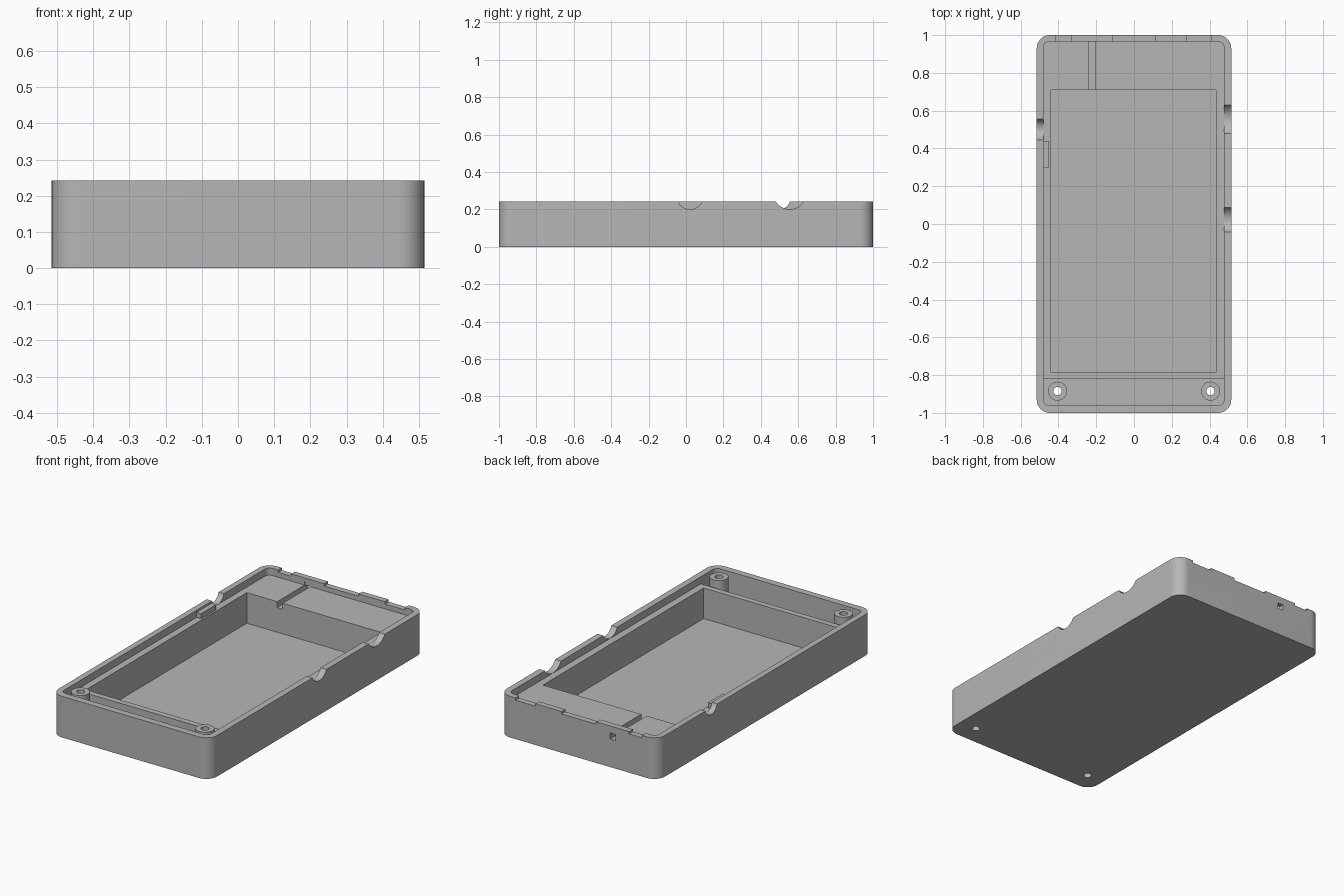
import bpy, bmesh, math

cube = bpy.data.objects.get("Cube")
if cube:
    bpy.data.objects.remove(cube, do_unlink=True)

grey = bpy.data.materials.new("plain grey")
grey.use_nodes = True
COLOUR = (0.47, 0.47, 0.47, 1)
grey.diffuse_color = COLOUR
grey.node_tree.nodes["Principled BSDF"].inputs["Base Color"].default_value = COLOUR

HEIGHT, LEDGE, FLOOR = 0.242, 0.2, 0.02
ABOVE = HEIGHT + 0.1


def prism(name, outline, z0, z1):
    """Extrude a flat outline from z0 up to z1."""
    bm = bmesh.new()
    face = bm.faces.new([bm.verts.new((x, y, z0)) for x, y in outline])
    up = bmesh.ops.extrude_face_region(bm, geom=[face])["geom"]
    verts = [v for v in up if isinstance(v, bmesh.types.BMVert)]
    bmesh.ops.translate(bm, verts=verts, vec=(0, 0, z1 - z0))
    bmesh.ops.recalc_face_normals(bm, faces=bm.faces)
    mesh = bpy.data.meshes.new(name)
    bm.to_mesh(mesh)
    bm.free()
    mesh.materials.append(grey)
    obj = bpy.data.objects.new(name, mesh)
    bpy.context.collection.objects.link(obj)
    return obj


def box(name, x0, x1, y0, y1, z0, z1, radius=0):
    """Upright box, optionally with rounded vertical edges."""
    corners = [(x1, y1, -1, -1), (x0, y1, 1, -1), (x0, y0, 1, 1), (x1, y0, -1, 1)]
    outline = []
    for i, (x, y, sx, sy) in enumerate(corners):
        if not radius:
            outline.append((x, y))
            continue
        for k in range(13):
            a = math.pi / 2 * (i + k / 12)
            outline.append((x + radius * (sx + math.cos(a)), y + radius * (sy + math.sin(a))))
    return prism(name, outline, z0, z1)


def cylinder(name, x, y, radius, z0, z1):
    ring = [math.tau * k / 40 for k in range(40)]
    return prism(name, [(x + radius * math.cos(a), y + radius * math.sin(a)) for a in ring], z0, z1)


def cut(obj, cutter):
    """Subtract the cutter from the object, then discard it."""
    cutter.hide_render = True
    mod = obj.modifiers.new("cut", 'BOOLEAN')
    mod.operation, mod.solver, mod.object = 'DIFFERENCE', 'EXACT', cutter
    bpy.context.view_layer.objects.active = obj
    bpy.ops.object.modifier_apply(modifier=mod.name)
    bpy.data.objects.remove(cutter, do_unlink=True)


def smooth(obj):
    bpy.ops.object.select_all(action='DESELECT')
    obj.select_set(True)
    bpy.context.view_layer.objects.active = obj
    bpy.ops.object.shade_smooth_by_angle(angle=math.radians(30))


# Case body: recessed rim, main pocket and front trench
case = box("case_body", -0.515, 0.515, -1, 1, 0, HEIGHT, 0.07)
cut(case, box("rim_recess", -0.48, 0.477, -0.96, 0.965, LEDGE, ABOVE, 0.03))
cut(case, box("main_pocket", -0.44, 0.435, -0.785, 0.71, FLOOR, ABOVE))
trench = box("front_trench", -0.48, 0.477, -0.96, -0.7, FLOOR, ABOVE, 0.03)
cut(trench, box("trench_end", -0.6, 0.6, -0.82, -0.6, 0, 0.5))
cut(case, trench)

# Wire groove running out through the back wall
cut(case, box("wire_groove", -0.242, -0.206, 0.69, 0.968, 0.165, LEDGE + 0.02))
cut(case, box("wire_exit", -0.242, -0.206, 0.96, 1.1, 0.165, LEDGE))

# Shallow port notches in the back rim
for x0, x1 in ((-0.415, -0.33), (-0.115, 0.11), (0.28, 0.41)):
    cut(case, box("port_notch", x0, x1, 0.94, 1.1, HEIGHT - 0.014, ABOVE))

# Rounded notches in the side rims: side, centre, width
for side, y, width in ((1, 0.022, 0.13), (1, 0.555, 0.15), (-1, 0.5, 0.11)):
    depth = HEIGHT - LEDGE - 0.001
    radius = (width ** 2 / 4 + depth ** 2) / (2 * depth)
    notch = cylinder("side_notch", 0, 0, radius, -0.05, 0.05)
    notch.rotation_euler.y = math.pi / 2
    notch.location = (side * 0.5, y, HEIGHT - depth + radius)
    bpy.context.view_layer.update()
    cut(case, notch)

# Screw posts with holes through the floor
for side, label in ((1, "left"), (-1, "right")):
    post = cylinder(label + "_screw_post", side * 0.405, -0.885, 0.05, FLOOR - 0.005, 0.237)
    for part in (post, case):
        cut(part, cylinder("screw_hole", side * 0.405, -0.885, 0.022, -0.1, ABOVE))
    smooth(post)
smooth(case)

# Small block on the right ledge
box("ledge_block", -0.485, -0.45, 0.30, 0.44, LEDGE - 0.005, 0.23)
